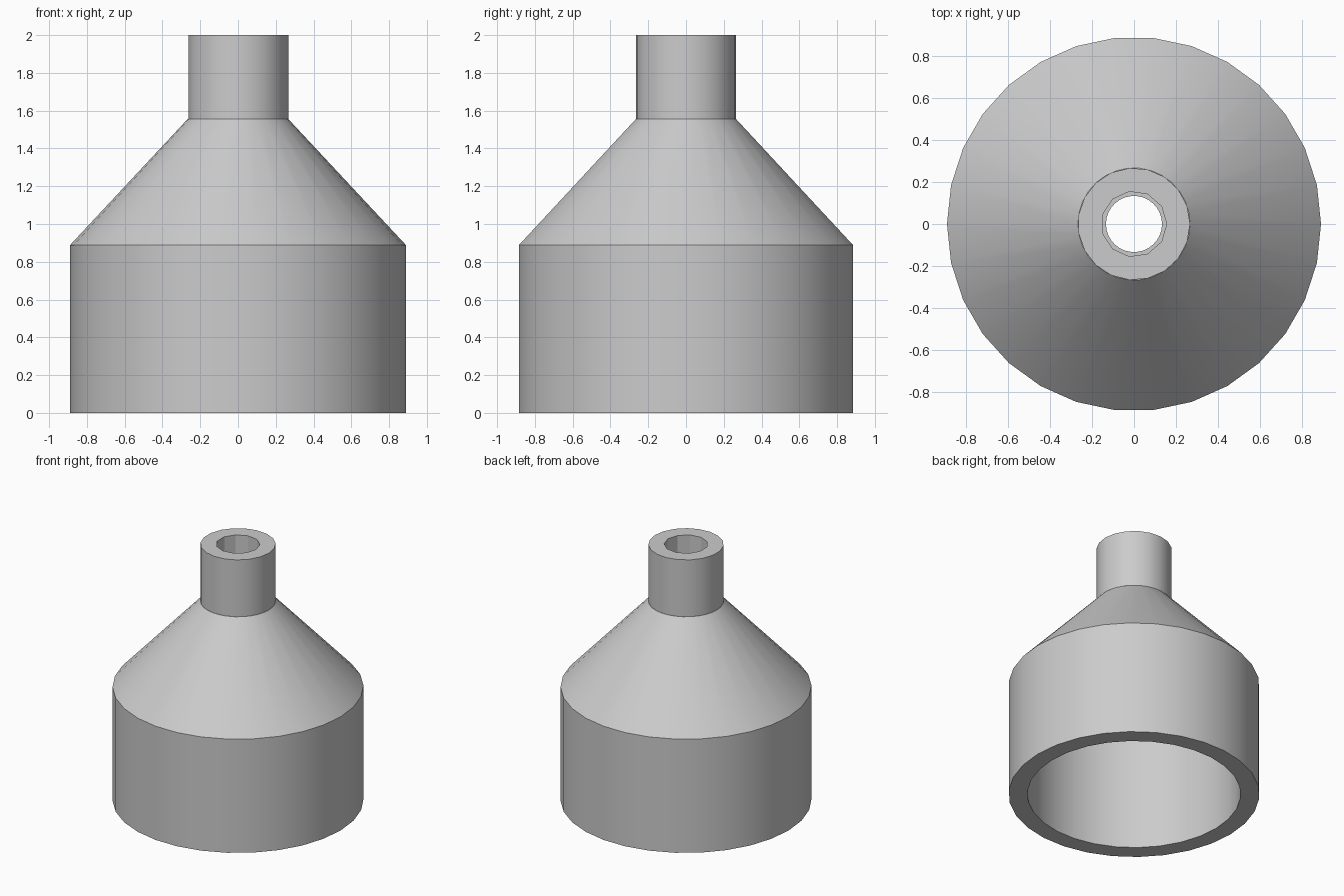
import bpy, bmesh
from math import cos, sin, tau, radians

cube = bpy.data.objects.get("Cube")
if cube:
    bpy.data.objects.remove(cube, do_unlink=True)

UNIT = 2 / 45  # the part is 45 units tall

grey = bpy.data.materials.new("plain grey")
grey.use_nodes = True
colour = (0.6, 0.6, 0.6, 1)
grey.diffuse_color = colour
grey.node_tree.nodes["Principled BSDF"].inputs["Base Color"].default_value = colour


def add_ring(bm, radius, z, sides):
    """Ring of corners, the first on +x."""
    return [bm.verts.new((radius * UNIT * cos(tau * i / sides),
                          radius * UNIT * sin(tau * i / sides), z * UNIT))
            for i in range(sides)]


def zip_rings(bm, a, b):
    """Join two rings: quads where corners line up, triangles elsewhere."""
    i = j = 0
    while i < len(a) or j < len(b):
        turn_a, turn_b = (i + 1) / len(a), (j + 1) / len(b)
        next_i = i + (turn_a <= turn_b)
        next_j = j + (turn_b <= turn_a)
        corners = (a[i % len(a)], a[next_i % len(a)],
                   b[next_j % len(b)], b[j % len(b)])
        bm.faces.new(list(dict.fromkeys(corners)))
        i, j = next_i, next_j


def loft(name, profile, closed):
    """Join rings of (radius, height, sides) into a hollow round part."""
    bm = bmesh.new()
    rings = [add_ring(bm, *p) for p in profile]
    if closed:
        rings.append(rings[0])
    for a, b in zip(rings, rings[1:]):
        zip_rings(bm, a, b)
    mesh = bpy.data.meshes.new(name)
    bm.to_mesh(mesh)
    bm.free()
    mesh.materials.append(grey)
    obj = bpy.data.objects.new(name, mesh)
    bpy.context.collection.objects.link(obj)
    bpy.ops.object.select_all(action="DESELECT")
    obj.select_set(True)
    bpy.context.view_layer.objects.active = obj
    bpy.ops.object.shade_smooth_by_angle(angle=radians(30))


# Wide hollow body with a conical shoulder, open underneath
loft("body", [(3, 35, 30), (17, 20, 30), (17, 0, 30),
              (20, 0, 30), (20, 20, 30), (6, 35, 30)], closed=True)

# Narrow neck standing on the shoulder, with a coarser bore
loft("neck", [(6, 35, 19), (6, 45, 19), (3.5, 45, 11), (3.5, 35, 11)], closed=False)
